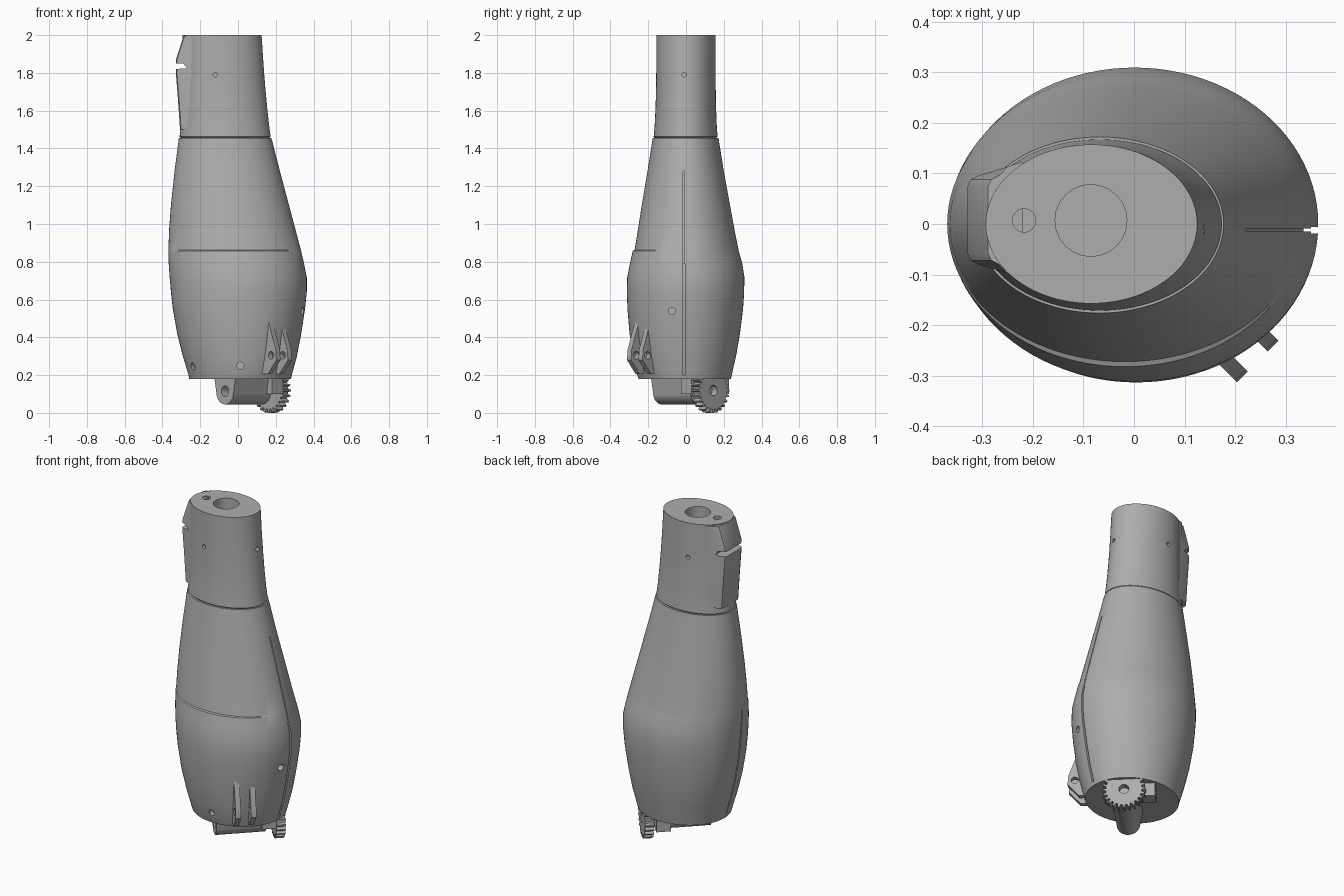
import bpy, bmesh
from math import sin, cos, pi, radians
from mathutils import Vector, Matrix

if "Cube" in bpy.data.objects:
    bpy.data.objects.remove(bpy.data.objects["Cube"])

GREY = (0.42, 0.42, 0.42, 1)
mat = bpy.data.materials.new("plain grey")
mat.use_nodes = True
mat.diffuse_color = GREY
mat.node_tree.nodes["Principled BSDF"].inputs["Base Color"].default_value = GREY


def make(name, bm):
    bmesh.ops.recalc_face_normals(bm, faces=bm.faces)
    me = bpy.data.meshes.new(name)
    bm.to_mesh(me)
    bm.free()
    ob = bpy.data.objects.new(name, me)
    bpy.context.collection.objects.link(ob)
    me.materials.append(mat)
    return ob


def loft(name, rings):
    """Skin a list of equally sized point rings and cap both ends."""
    bm = bmesh.new()
    rows = [[bm.verts.new(p) for p in ring] for ring in rings]
    n = len(rows[0])
    for a, b in zip(rows, rows[1:]):
        for i in range(n):
            j = (i + 1) % n
            bm.faces.new((a[i], a[j], b[j], b[i]))
    bm.faces.new(rows[0])
    bm.faces.new(rows[-1])
    return make(name, bm)


def prism(name, profile, origin, u, v, w, depth):
    """Extrude a 2D profile in the u/v plane by depth, centred along w."""
    o, u, v, w = (Vector(k) for k in (origin, u, v, w))
    rings = [[o + u * a + v * b + w * s for a, b in profile]
             for s in (-depth / 2, depth / 2)]
    return loft(name, rings)


def circle(r, n=24):
    return [(r * cos(2 * pi * i / n), r * sin(2 * pi * i / n)) for i in range(n)]


def rod(centre, axis, r, depth):
    w = Vector(axis).normalized()
    u = w.orthogonal().normalized()
    return prism("cutter", circle(r), centre, u, w.cross(u), w, depth)


def cut(target, cutter, keep=False):
    cutter.hide_render = True
    m = target.modifiers.new("cut", 'BOOLEAN')
    m.operation = 'DIFFERENCE'
    m.object = cutter
    m.solver = 'EXACT'
    bpy.context.view_layer.objects.active = target
    bpy.ops.object.modifier_apply(modifier=m.name)
    if not keep:
        bpy.data.objects.remove(cutter)


def smooth(ob, angle=25):
    bpy.ops.object.select_all(action='DESELECT')
    ob.select_set(True)
    bpy.context.view_layer.objects.active = ob
    bpy.ops.object.shade_smooth_by_angle(angle=radians(angle))


def oval(z, xl, xr, yf, yb, n=96):
    cx, rx = (xl + xr) / 2, (xr - xl) / 2
    ring = []
    for i in range(n):
        t = 2 * pi * i / n
        ring.append((cx + rx * cos(t), (yb if sin(t) > 0 else yf) * sin(t), z))
    return ring


# Forearm shell: z, left edge, right edge, front depth, back depth
shell = [
    (0.18, -.258, .28, .25, .238), (0.20, -.262, .285, .258, .242),
    (0.30, -.292, .312, .28, .265), (0.42, -.322, .335, .299, .286),
    (0.55, -.345, .355, .31, .302), (0.64, -.355, .364, .313, .308),
    (0.72, -.362, .364, .311, .309), (0.79, -.367, .350, .297, .298),
    (0.858, -.369, .334, .282, .279), (0.862, -.369, .333, .272, .278),
    (0.98, -.364, .302, .253, .255), (1.10, -.355, .27, .234, .233),
    (1.28, -.336, .222, .204, .200), (1.455, -.313, .177, .176, .172),
]
forearm = loft("forearm_shell", [oval(*r) for r in shell])

# Wrist sleeve, set in slightly from the shell
sleeve = [
    (1.44, -.307, .168, .166, .162), (1.455, -.303, .166, .164, .16),
    (1.462, -.309, .173, .171, .167), (1.52, -.305, .165, .166, .163),
    (1.62, -.301, .154, .161, .159), (1.74, -.297, .143, .158, .157),
    (1.86, -.294, .134, .157, .156), (2.0, -.293, .125, .157, .157),
]
wrist = loft("wrist_sleeve", [oval(*r) for r in sleeve])

# Raised cable guide on the side of the wrist
guide_rows = [(1.5, -.307), (1.66, -.318), (1.8, -.329), (1.87, -.329), (1.995, -.288)]


def guide_ring(z, x):
    half = [(-.22, .115), (-.25, .105), (x + .022, .088), (x + .006, .08), (x, .066)]
    return [(a, .008 + b, z) for a, b in half] + [(a, .008 - b, z) for a, b in reversed(half)]


guide = loft("cable_guide", [guide_ring(z, x) for z, x in guide_rows])
slot = prism("slot_cutter", [(-.4, 1.815), (-.27, 1.825), (-.29, 1.85), (-.4, 1.85)],
             (0, 0, 0), (1, 0, 0), (0, 0, 1), (0, 1, 0), .4)
cut(guide, slot, True)
cut(wrist, slot)

# Openings in the wrist end
for x, r, d in ((-.085, .071, .16), (-.217, .023, .16)):
    cut(wrist, rod((x, .007, 2), (0, 0, 1), r, d))

# Screw holes: position, axis and radius
for p, axis in (((-.12, -.16, 1.79), (0, 1, 0)), ((-.12, .16, 1.79), (0, 1, 0)),
                ((.14, -.01, 1.79), (1, 0, 0)), ((-.3, 0, 1.6), (1, 0, 0))):
    cut(wrist, rod(p, axis, .012, .06))
for p, axis in (((.012, -.27, .25), (0, 1, 0)), ((-.25, -.14, .245), (.8, .6, 0)),
                ((.345, -.075, .54), (1, 0, 0))):
    cut(forearm, rod(p, axis, .019, .07))

# Seam grooves along both sides of the shell
for side, top, depth, width in ((2, .8, .035, .013), (2, 1.4, .015, .006), (1, .87, .015, .008)):
    sign = 1 if side == 2 else -1
    rows = [r for r in shell if .2 <= r[0] <= top]
    inner = [(r[side] - sign * depth, r[0]) for r in rows]
    outer = [(sign * .5, rows[-1][0]), (sign * .5, rows[0][0])]
    cut(forearm, prism("seam_cutter", inner + outer, (0, -.012, 0),
                       (1, 0, 0), (0, 0, 1), (0, 1, 0), width))

# Diagonal frame shared by hinge, gear and fins
s = 2 ** -.5
ALONG, ACROSS, UP = Vector((s, s, 0)), Vector((s, -s, 0)), Vector((0, 0, 1))

# Pair of pierced fins at the lower front
fin_profile = [(.2, .55), (.285, .54), (.36, .335), (.365, .28), (.30, .205), (.2, .205)]
for name, off in (("fin_outer", -.062), ("fin_inner", .024)):
    fin = prism(name, fin_profile, ALONG * off, ACROSS, UP, ALONG, .03)
    cut(fin, rod(ALONG * off + ACROSS * .325 + UP * .305, ALONG, .02, .1))
    smooth(fin)

# Hinge arm under the elbow end
arc = [(.065 * cos(t), .11 + .065 * sin(t)) for t in (pi + pi * i / 16 for i in range(17))]
arm_profile = [(-.08, .19)] + arc + [(.08, .19)]
arm = prism("hinge_arm", arm_profile, (.03, -.03, 0), ACROSS, UP, ALONG, .28)
cut(arm, rod((-.07, -.13, .115), ALONG, .028, .12))
smooth(arm)

# Mounting block
prism("mounting_block", [(-.14, .10), (.14, .10), (.14, .19), (-.14, .19)],
      (.11, .10, 0), ACROSS, UP, ALONG, .08)

# Gear with teeth round the rim
TEETH = 24
teeth = []
for i in range(TEETH):
    for f, r in ((-.3, .1), (-.14, .119), (.14, .119), (.3, .1)):
        t = 2 * pi * (i + f) / TEETH - pi / 2
        teeth.append((r * cos(t), r * sin(t)))
gear = prism("gear", teeth, (.178, .128, .119), ACROSS, UP, ALONG, .05)
cut(gear, rod((.19, .14, .119), ALONG, .028, .06))

for ob in (forearm, wrist, guide):
    smooth(ob)
